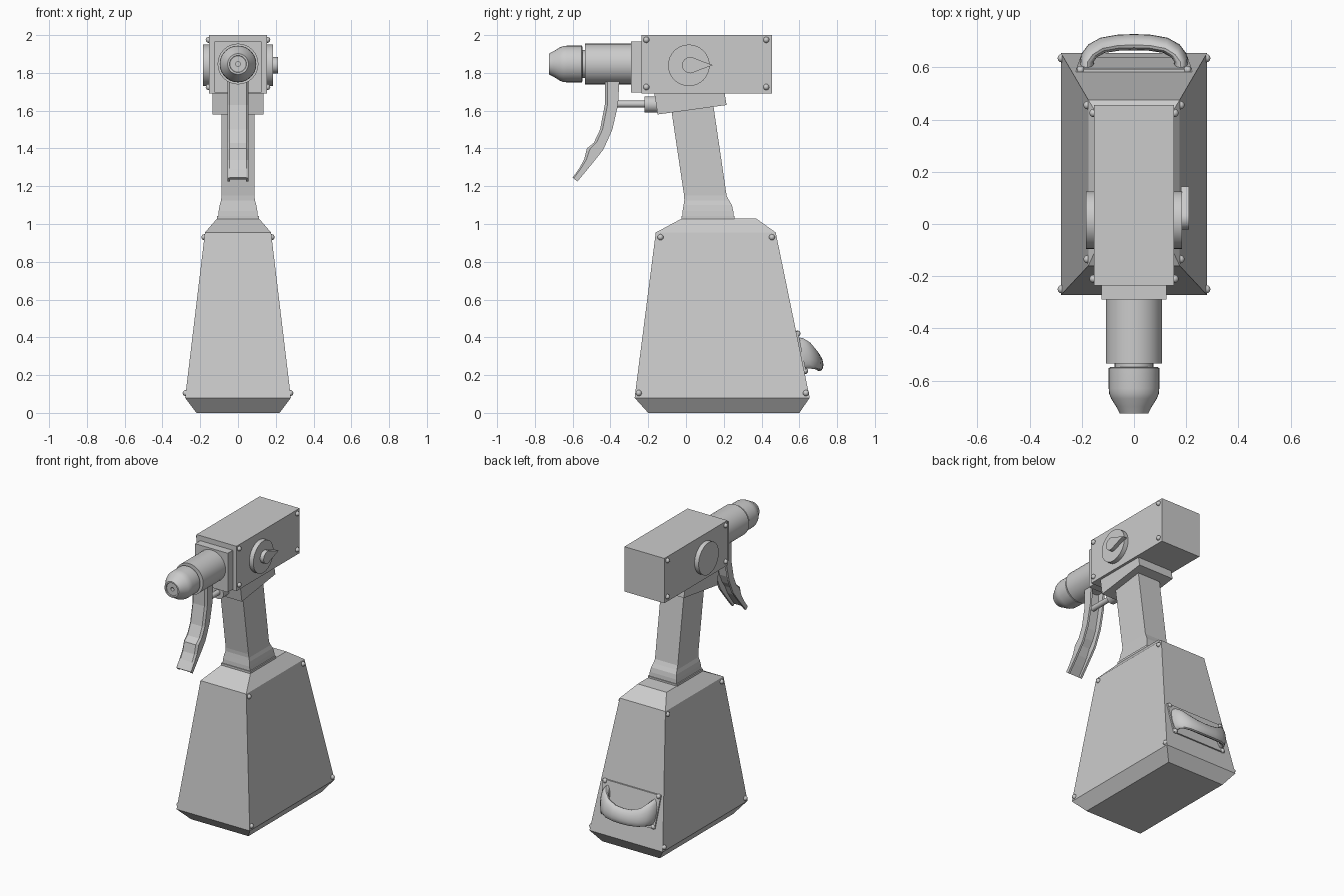
import bpy, bmesh, math
from mathutils import Vector

if "Cube" in bpy.data.objects:
    bpy.data.objects.remove(bpy.data.objects["Cube"])


def loft(name, rings, smooth=False):
    """Bridge equal-length closed rings and cap both ends."""
    bm = bmesh.new()
    rows = [[bm.verts.new(p) for p in r] for r in rings]
    n = len(rows[0])
    for a, b in zip(rows, rows[1:]):
        for i in range(n):
            j = (i + 1) % n
            bm.faces.new((a[i], a[j], b[j], b[i]))
    bm.faces.new(rows[0])
    bm.faces.new(rows[-1])
    bmesh.ops.recalc_face_normals(bm, faces=bm.faces)
    me = bpy.data.meshes.new(name)
    bm.to_mesh(me)
    bm.free()
    ob = bpy.data.objects.new(name, me)
    bpy.context.collection.objects.link(ob)
    if smooth:
        bpy.ops.object.select_all(action='DESELECT')
        ob.select_set(True)
        bpy.context.view_layer.objects.active = ob
        bpy.ops.object.shade_smooth_by_angle(angle=math.radians(35))
    return ob


def rect(z, y0, y1, hx):
    return [(-hx, y0, z), (hx, y0, z), (hx, y1, z), (-hx, y1, z)]


def box(name, hx, y0, y1, z0, z1):
    return loft(name, [rect(z0, y0, y1, hx), rect(z1, y0, y1, hx)])


def extrude_x(name, profile, x0, x1, smooth=False):
    return loft(name, [[(x, y, z) for y, z in profile] for x in (x0, x1)], smooth)


def circle(r, n=32):
    return [(r * math.cos(math.tau * i / n), r * math.sin(math.tau * i / n)) for i in range(n)]


def lathe_y(name, zc, profile):
    """Turn (y, radius) pairs around a y axis at height zc."""
    return loft(name, [[(a, y, zc + b) for a, b in circle(r)] for y, r in profile], True)


def bolt(name, loc):
    bpy.ops.mesh.primitive_uv_sphere_add(segments=12, ring_count=8, radius=0.016, location=loc)
    bpy.context.object.name = name
    bpy.ops.object.shade_smooth_by_angle()


# Tank with chamfered foot and shoulders
loft("tank", [rect(0, -.20, .60, .22), rect(.08, -.272, .655, .28),
              rect(.955, -.16, .475, .175), rect(1.03, -.02, .37, .11)])

# Neck with flared foot and collar
box("neck_collar", .112, -.025, .258, 1.02, 1.042)
loft("neck", [rect(1.035, -.02, .253, .105), rect(1.07, -.018, .25, .102),
              rect(1.10, -.013, .243, .097), rect(1.125, -.009, .228, .09),
              rect(1.15, -.01, .215, .087), rect(1.66, -.086, .14, .087)])
extrude_x("neck_wedge", [(-.168, 1.695), (-.15, 1.58), (.215, 1.63), (.204, 1.695)], -.135, .135)

# Head, front plate
box("head", .153, -.235, .455, 1.69, 2.0)
box("front_plate", .125, -.29, -.23, 1.695, 1.965)

# Barrel and nozzle
ZC = 1.847
lathe_y("barrel", ZC, [(-.285, .108), (-.535, .108)])
lathe_y("nozzle_neck", ZC, [(-.53, .074), (-.56, .074)])
lathe_y("nozzle", ZC, [(-.548, .09), (-.552, .097), (-.63, .097), (-.65, .095), (-.668, .088),
                       (-.70, .068), (-.725, .055), (-.725, .045), (-.718, .043),
                       (-.718, .012), (-.69, .012)])

# Side discs and pointer knob
for side, s in (("right", 1), ("left", -1)):
    extrude_x(side + "_disc", [(.015 + a, 1.84 + b) for a, b in circle(.11)], s * .15, s * .184, True)
arc = [math.radians(60 + 240 * i / 16) for i in range(17)]
drop = [(.022 + .043 * math.cos(t), 1.841 + .043 * math.sin(t)) for t in arc]
extrude_x("pointer_knob", drop + [(.09, 1.822), (.143, 1.841), (.09, 1.86)], .18, .211, True)

# Trigger: U-channel open at the back, (front y, z, back y, z)
stations = [(-.43, 1.80, -.35, 1.80), (-.43, 1.63, -.36, 1.63), (-.455, 1.50, -.39, 1.50),
            (-.488, 1.43, -.412, 1.45), (-.525, 1.40, -.437, 1.395),
            (-.54, 1.34, -.48, 1.34), (-.565, 1.295, -.525, 1.285), (-.60, 1.245, -.575, 1.225)]
rings = []
for fy, fz, by, bz in stations:
    f, b = Vector((0, fy, fz)), Vector((0, by, bz))
    m = f.lerp(b, .45)
    rings.append([p + Vector((x, 0, 0)) for x, p in
                  ((-.044, f), (.044, f), (.056, f.lerp(b, .2)), (.056, b), (.042, b),
                   (.042, m), (-.042, m), (-.042, b), (-.056, b), (-.056, f.lerp(b, .2)))])
loft("trigger", rings)
lathe_y("push_rod", 1.635, [(-.40, .018), (-.20, .018)])
lathe_y("rod_socket", 1.633, [(-.22, .043), (-.14, .043)])


# Rear plate lying on the sloping back of the tank
def back_y(z):
    return .655 - .2057 * (z - .08)


loft("rear_plate", [[(sx * w, back_y(z) + d, z) for sx, w, z in
                     ((-1, .222, .43), (1, .222, .43), (1, .205, .21), (-1, .205, .21))]
                    for d in (-.01, .01)])

# Curved grip: (x, offset from back, centre z, half height, half thickness)
half = [(.18, 0, .317, .085, .027), (.178, .03, .315, .082, .027), (.158, .055, .305, .074, .027),
        (.12, .072, .286, .06, .028), (.06, .079, .273, .052, .029)]
path = [(-x, *r) for x, *r in half] + [(0, .08, .27, .05, .03)] + half[::-1]
pts = [Vector((x, back_y(z) + o, z)) for x, o, z, h, t in path]
up = Vector((0, -.2, .98))
rings = []
for i, (c, (x, o, z, h, t)) in enumerate(zip(pts, path)):
    d = pts[min(i + 1, len(pts) - 1)] - pts[max(i - 1, 0)]
    n = Vector((-d.y, d.x, 0)).normalized()
    rings.append([c + n * t * a + up * h * b for a, b in circle(1, 16)])
loft("rear_grip", rings, True)

# Bolts
for s in (-1, 1):
    for y, z, x in ((-.135, .93, .178), (.455, .93, .178), (-.25, .105, .277), (.635, .105, .277)):
        bolt("tank_bolt", (s * x, y, z))
    for y in (-.21, .425):
        for z in (1.725, 1.975):
            bolt("head_bolt", (s * .155, y, z))
    for x, z in ((.205, .42), (.192, .222)):
        bolt("plate_bolt", (s * x, back_y(z) + .005, z))
